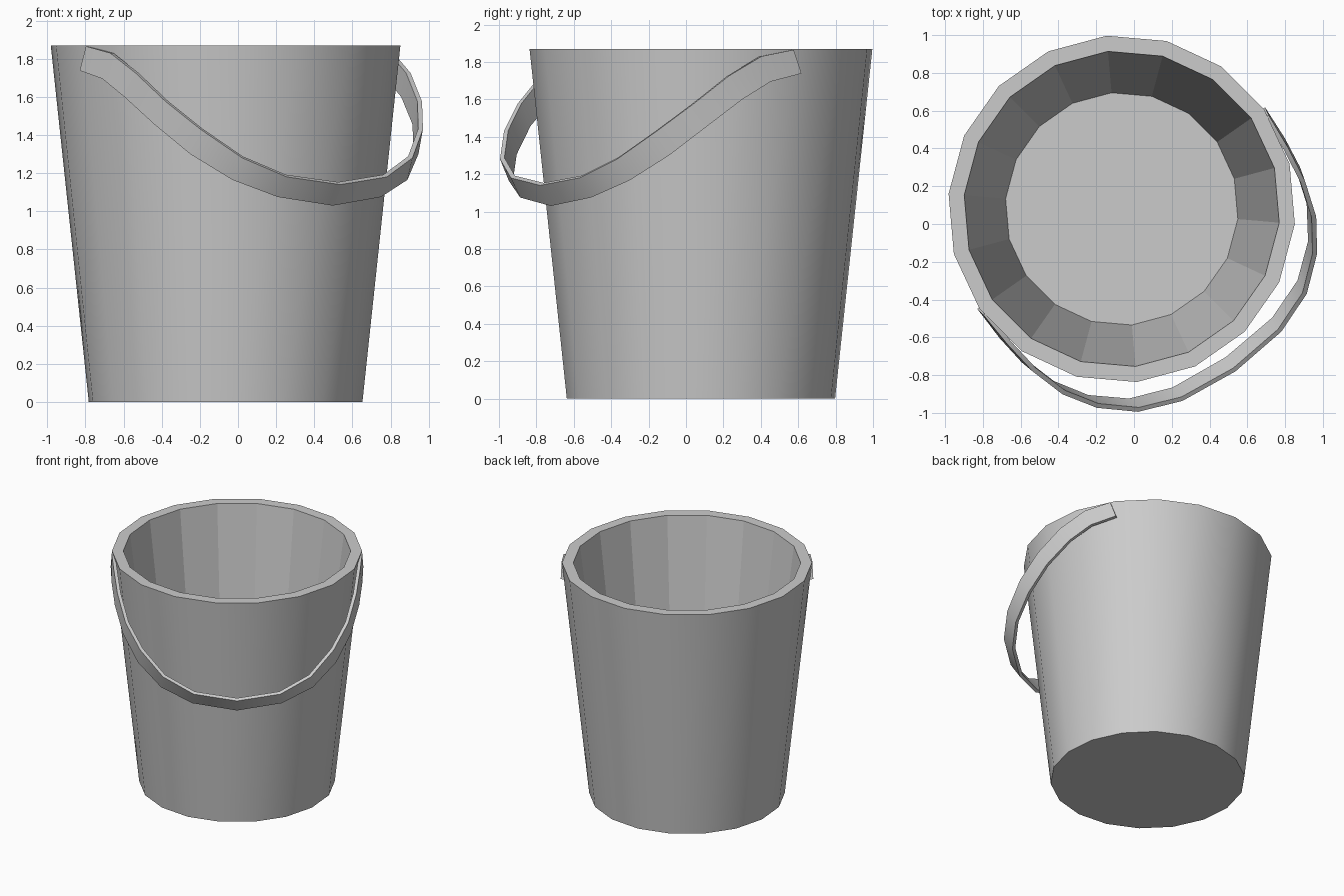
import bpy, bmesh
from math import cos, sin, tau, radians

if "Cube" in bpy.data.objects:
    bpy.data.objects.remove(bpy.data.objects["Cube"])

CENTER = (-0.065, 0.08, 0)
TURN = radians(35)      # the handle hangs towards the front right
SIDES = 18


def add_object(name, bm):
    mesh = bpy.data.meshes.new(name)
    bm.to_mesh(mesh)
    bm.free()
    obj = bpy.data.objects.new(name, mesh)
    bpy.context.collection.objects.link(obj)
    obj.location = CENTER
    obj.rotation_euler.z = TURN
    return obj


# Bucket: outer wall, rim, inner wall, with caps for base and inner floor
bm = bmesh.new()
profile = [(0.72, 0), (0.92, 1.87), (0.837, 1.87), (0.617, 0.085)]
rings = [[bm.verts.new((r * cos(tau * i / SIDES), r * sin(tau * i / SIDES), z))
          for i in range(SIDES)] for r, z in profile]
for level in range(3):
    a, b = rings[level], rings[level + 1]
    for i in range(SIDES):
        j = (i + 1) % SIDES
        face = bm.faces.new((a[i], a[j], b[j], b[i]))
        face.smooth = level == 0        # smooth outside, faceted inside
bm.faces.new(rings[0][::-1])
bm.faces.new(rings[3])
for ring in rings:
    for i in range(SIDES):
        bm.edges.get((ring[i], ring[(i + 1) % SIDES])).smooth = False
add_object("bucket", bm)

# Handle: half of the strip's upper and lower edges (side, forward, height)
upper = [(0, 1.05, 1.14), (.32, 1.017, 1.18), (.545, .93, 1.28), (.712, .787, 1.43),
         (.82, .624, 1.575), (.88, .434, 1.725), (.907, .24, 1.83), (.922, .04, 1.865)]
lower = [(0, .98, 1.03), (.33, .949, 1.075), (.56, .862, 1.165), (.73, .72, 1.30),
         (.84, .55, 1.455), (.90, .36, 1.60), (.922, .19, 1.695), (.93, -.005, 1.738)]


def full_edge(half):
    left = [(-u, v, z) for u, v, z in half[:0:-1]]
    return [bm.verts.new((u, -v, z)) for u, v, z in left + half]


bm = bmesh.new()
top, bottom = full_edge(upper), full_edge(lower)
for k in range(len(top) - 1):
    bm.faces.new((top[k], bottom[k], bottom[k + 1], top[k + 1]))
handle = add_object("handle", bm)
solid = handle.modifiers.new("thickness", 'SOLIDIFY')
solid.thickness = 0.025
solid.offset = -1
bpy.context.view_layer.objects.active = handle
handle.select_set(True)
bpy.ops.object.modifier_apply(modifier="thickness")
bpy.ops.object.shade_smooth_by_angle(angle=radians(40))
